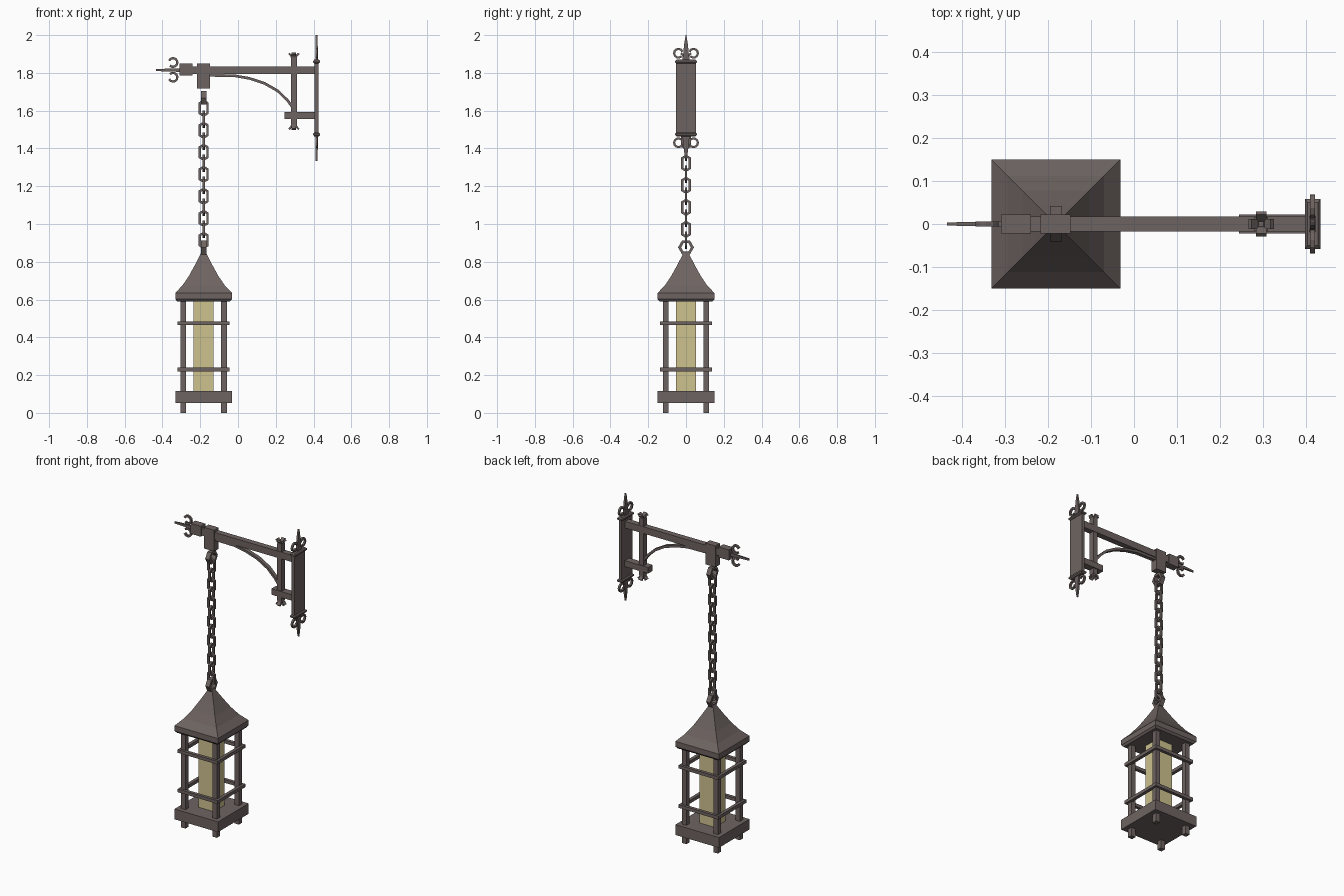
import bpy, math
from mathutils import Vector

if "Cube" in bpy.data.objects:
    bpy.data.objects.remove(bpy.data.objects["Cube"])


def material(name, rgb):
    m = bpy.data.materials.new(name)
    m.diffuse_color = (*rgb, 1)
    m.use_nodes = True
    m.node_tree.nodes["Principled BSDF"].inputs["Base Color"].default_value = m.diffuse_color
    return m


IRON = material("brown_iron", (0.155, 0.127, 0.12))
GLOW = material("pale_yellow_light", (0.62, 0.54, 0.275))
LX = -0.182            # lantern centre line


def mesh(name, verts, faces, mat=IRON):
    me = bpy.data.meshes.new(name)
    me.from_pydata([tuple(v) for v in verts], [], faces)
    me.materials.append(mat)
    ob = bpy.data.objects.new(name, me)
    bpy.context.collection.objects.link(ob)
    # consistent outward normals
    import bmesh
    bm = bmesh.new()
    bm.from_mesh(me)
    bmesh.ops.recalc_face_normals(bm, faces=bm.faces)
    bm.to_mesh(me)
    bm.free()
    return ob


def loft(name, x, y, rings, mat=IRON):
    """Stack of rectangles: rings of (half_x, half_y, z)."""
    verts, faces = [], []
    for hx, hy, z in rings:
        verts += [(x - hx, y - hy, z), (x + hx, y - hy, z),
                  (x + hx, y + hy, z), (x - hx, y + hy, z)]
    n = len(rings)
    for i in range(n - 1):
        for j in range(4):
            k = (j + 1) % 4
            faces.append((4 * i + j, 4 * i + k, 4 * i + 4 + k, 4 * i + 4 + j))
    faces += [(3, 2, 1, 0), tuple(range(4 * n - 4, 4 * n))]
    return mesh(name, verts, faces, mat)


def box(name, x0, x1, y0, y1, z0, z1, mat=IRON):
    hx, hy = (x1 - x0) / 2, (y1 - y0) / 2
    return loft(name, (x0 + x1) / 2, (y0 + y1) / 2, [(hx, hy, z0), (hx, hy, z1)], mat)


def sweep(name, pts, thick, depth, place, closed=False):
    """Rectangular bar along a flat 2D path; place(u, v, w) maps it to 3D."""
    p = [Vector(q) for q in pts]
    n, verts, faces = len(p), [], []
    for i in range(n):
        a = p[i] - p[i - 1] if closed or i > 0 else p[1] - p[0]
        b = p[(i + 1) % n] - p[i] if closed or i < n - 1 else a
        a, b = a.normalized(), b.normalized()
        t = (a + b).normalized()
        off = Vector((-t.y, t.x)) * (thick / 2 / max(t.dot(a), 0.4))
        for s, w in ((1, 1), (1, -1), (-1, -1), (-1, 1)):
            q = p[i] + off * s
            verts.append(place(q.x, q.y, w * depth / 2))
    for i in range(n if closed else n - 1):
        m = (i + 1) % n
        for j in range(4):
            k = (j + 1) % 4
            faces.append((4 * i + j, 4 * i + k, 4 * m + k, 4 * m + j))
    if not closed:
        faces += [(0, 1, 2, 3), tuple(range(4 * n - 4, 4 * n))]
    return mesh(name, verts, faces)


def arc(cx, cy, r, a0, a1, n):
    return [(cx + r * math.cos(math.radians(a0 + (a1 - a0) * i / n)),
             cy + r * math.sin(math.radians(a0 + (a1 - a0) * i / n))) for i in range(n + 1)]


# --- lantern body ---
for sx in (-1, 1):
    for sy in (-1, 1):
        cx, cy = LX + sx * 0.108, sy * 0.108
        box("lantern_post", cx - 0.015, cx + 0.015, cy - 0.015, cy + 0.015, 0, 0.61)
box("lantern_base", LX - 0.15, LX + 0.15, -0.15, 0.15, 0.053, 0.117)
box("light_column", LX - 0.053, LX + 0.053, -0.053, 0.053, 0.117, 0.6, GLOW)
for z in (0.23, 0.475):
    h = 0.127
    sweep("lantern_rail", [(-h, -h), (h, -h), (h, h), (-h, h)], 0.02, 0.02,
          lambda u, v, w, z=z: (LX + u, v, z + w), True)

# --- roof with a slightly concave slope ---
profile = [(0.14, 0.59), (0.15, 0.602), (0.15, 0.635), (0.112, 0.675),
           (0.078, 0.725), (0.045, 0.785), (0.01, 0.853)]
loft("lantern_roof", LX, 0, [(h, h, z) for h, z in profile])

# --- chain: alternating long six-sided links, with a larger ring at each end ---
for i in range(13):
    z0 = 1.613 - i * 0.0583
    link = [(0, 0.039), (0.02, 0.027), (0.02, -0.027), (0, -0.039), (-0.02, -0.027), (-0.02, 0.027)]
    if i % 2 == 0:
        place = lambda u, v, w, z=z0: (LX + u, w, z + v)
    else:
        place = lambda u, v, w, z=z0: (LX + w, u, z + v)
    sweep("chain_link", link, 0.012, 0.012, place, True)
for z0 in (1.668, 0.876):
    sweep("end_ring", arc(0, 0, 0.034, 0, 300, 5), 0.014, 0.028,
          lambda u, v, w, z=z0: (LX + w, u, z + v), True)

# --- arm ---
box("arm_beam", -0.25, 0.415, -0.018, 0.018, 1.793, 1.835)
box("hanger_block", -0.218, -0.148, -0.022, 0.022, 1.718, 1.85)
box("arm_end_block", -0.31, -0.24, -0.022, 0.022, 1.785, 1.85)
mesh("arm_spike", [(x, y * s, 1.815 + z * s) for x, s in ((-0.435, 0.6), (-0.30, 1.1))
                   for y, z in ((-0.006, -0.009), (0.006, -0.009), (0.006, 0.009), (-0.006, 0.009))],
     [(0, 1, 2, 3), (4, 5, 6, 7)] + [(j, (j + 1) % 4, 4 + (j + 1) % 4, 4 + j) for j in range(4)])
for s in (-1, 1):
    sweep("arm_curl", arc(0.344, 0.039, 0.023, -45, -335, 9), 0.012, 0.012,
          lambda u, v, w, s=s: (-u, w, 1.816 + s * v))

# --- curved brace under the arm ---
brace = [(-0.15, 1.787), (-0.02, 1.785), (0.06, 1.771), (0.14, 1.745),
         (0.21, 1.705), (0.262, 1.655), (0.294, 1.61)]
sweep("curved_brace", brace, 0.014, 0.024, lambda u, v, w: (u, w, v))

# --- upright with flared ends, and the lower arm ---
PX = 0.296
box("upright", PX - 0.016, PX + 0.016, -0.016, 0.016, 1.525, 1.88)
box("lower_arm", 0.245, 0.415, -0.022, 0.022, 1.555, 1.592)
for s in (-1, 1):
    for k in range(4):
        c, d = round(math.cos(k * math.pi / 2)), round(math.sin(k * math.pi / 2))
        sweep("upright_flare", [(0.010, 0.172), (0.013, 0.187), (0.026, 0.201)], 0.01, 0.024,
              lambda u, v, w, c=c, d=d, s=s: (PX + c * u - d * w, d * u + c * w, 1.7025 + s * v))

# --- wall plate with collars, spikes and curls ---
WX, WZ = 0.416, 1.667
box("wall_plate", WX - 0.01, WX + 0.01, -0.052, 0.052, WZ - 0.2, WZ + 0.2)
for s in (-1, 1):
    loft("plate_collar", WX, 0, [(0.012, 0.05, WZ + s * 0.182), (0.018, 0.058, WZ + s * 0.188),
                                 (0.018, 0.058, WZ + s * 0.196), (0.012, 0.05, WZ + s * 0.203)])
    loft("plate_spike", WX, 0, [(0.007, 0.02, WZ + s * 0.195), (0.007, 0.014, WZ + s * 0.24),
                                (0.006, 0.01, WZ + s * 0.285), (0.005, 0.002, WZ + s * 0.333)])
    for t in (-1, 1):
        sweep("plate_curl", arc(0.04, 0.237, 0.023, -135, 160, 9), 0.011, 0.012,
              lambda u, v, w, s=s, t=t: (WX + w, t * u, WZ + s * v))
